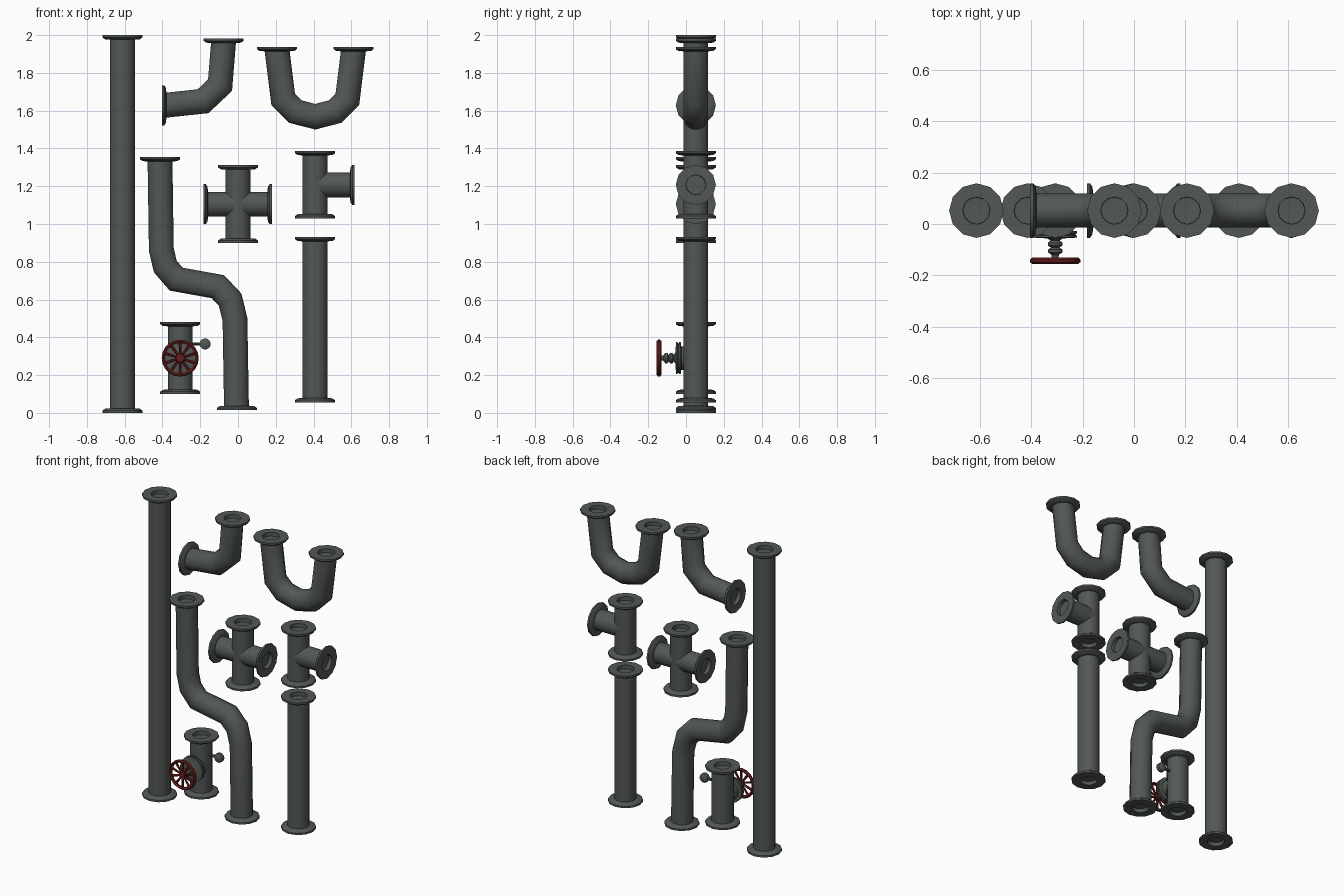
import bpy, bmesh, math
from mathutils import Vector

if "Cube" in bpy.data.objects:
    bpy.data.objects.remove(bpy.data.objects["Cube"])

Y = 0.052      # depth of the pipe axes
R = 0.068      # pipe radius
N = 12

def mat(name, col):
    m = bpy.data.materials.new(name)
    m.diffuse_color = (*col, 1)
    m.use_nodes = True
    m.node_tree.nodes["Principled BSDF"].inputs["Base Color"].default_value = m.diffuse_color
    return m

iron = mat("dark iron", (0.085, 0.098, 0.09))
red = mat("red paint", (0.13, 0.012, 0.012))

def finish(name, bm, m):
    bmesh.ops.recalc_face_normals(bm, faces=bm.faces[:])
    me = bpy.data.meshes.new(name)
    bm.to_mesh(me)
    bm.free()
    me.materials.append(m)
    o = bpy.data.objects.new(name, me)
    bpy.context.collection.objects.link(o)
    bpy.ops.object.select_all(action='DESELECT')
    o.select_set(True)
    bpy.context.view_layer.objects.active = o
    bpy.ops.object.shade_smooth_by_angle(angle=math.radians(40))
    return o

def skin(bm, rings, closed=False):
    n = len(rings[0])
    pairs = list(zip(rings, rings[1:]))
    if closed:
        pairs.append((rings[-1], rings[0]))
    for a, b in pairs:
        for k in range(n):
            bm.faces.new((a[k], a[(k + 1) % n], b[(k + 1) % n], b[k]))

def lathe(bm, origin, axis, profile, n=N, closed=False):
    """Revolve (radius, height) points around an axis."""
    o, a = Vector(origin), Vector(axis).normalized()
    u = a.orthogonal().normalized()
    v = a.cross(u)
    rings = []
    for r, h in profile:
        rings.append([bm.verts.new(o + a * h + (u * math.cos(t) + v * math.sin(t)) * r)
                      for t in (2 * math.pi * (k + .5) / n for k in range(n))])
    skin(bm, rings, closed)
    if not closed:
        bm.faces.new(rings[0])
        bm.faces.new(rings[-1])

def tube(bm, pts, r=R):
    """Mitred pipe along (x, z) points."""
    P = [Vector((x, Y, z)) for x, z in pts]
    rings = []
    for i, p in enumerate(P):
        d0 = (p - P[max(i - 1, 0)]).normalized()
        d1 = (P[min(i + 1, len(P) - 1)] - p).normalized()
        t = (d0 + d1).normalized()
        c = t.dot(d1 if d1.length else d0)
        side = Vector((t.z, 0, -t.x)) / c
        rings.append([bm.verts.new(p + side * r * math.cos(a) + Vector((0, r * math.sin(a), 0)))
                      for a in (2 * math.pi * (k + .5) / N for k in range(N))])
    skin(bm, rings)

def flange(bm, x, z, axis, y=Y):
    """Collar with a recessed bore, its face at the given point."""
    lathe(bm, (x, y, z), axis, [(.05, -.07), (.053, 0), (.106, 0), (.106, -.012),
                                (.092, -.022), (R - .004, -.024)])

UP, DOWN, LEFT, RIGHT = (0, 0, 1), (0, 0, -1), (-1, 0, 0), (1, 0, 0)

def fitting(name, paths, ends):
    bm = bmesh.new()
    for p in paths:
        tube(bm, p)
    for x, z, a in ends:
        flange(bm, x, z, a)
    return finish(name, bm, iron)

# straight pipes
fitting("long_pipe", [[(-.612, .01), (-.612, 1), (-.612, 1.99)]],
        [(-.612, 0, DOWN), (-.612, 2, UP)])
fitting("short_pipe", [[(.408, .065), (.408, .92)]],
        [(.408, .055, DOWN), (.408, .932, UP)])

# bends
fitting("elbow_pipe", [[(-.39, 1.628), (-.185, 1.65), (-.095, 1.735), (-.076, 1.97)]],
        [(-.403, 1.628, LEFT), (-.076, 1.982, UP)])
half = [(-.203, 1.925), (-.17, 1.66), (-.105, 1.595)]
u_path = [(.409 + x, z) for x, z in half] + [(.409, 1.568)] + [(.409 - x, z) for x, z in half[::-1]]
fitting("u_bend_pipe", [u_path], [(.206, 1.938, UP), (.612, 1.938, UP)])
fitting("s_bend_pipe", [[(-.413, 1.34), (-.406, .865), (-.385, .775), (-.327, .708),
                         (-.106, .668), (-.042, .60), (-.016, .495), (-.008, .025)]],
        [(-.413, 1.355, UP), (-.006, .014, DOWN)])

# branching fittings
fitting("cross_pipe", [[(0, .91), (0, 1.30)], [(-.17, 1.105), (.17, 1.105)]],
        [(0, .9, DOWN), (0, 1.312, UP), (-.183, 1.105, LEFT), (.18, 1.105, RIGHT)])
fitting("tee_pipe", [[(.408, 1.04), (.408, 1.375)], [(.408, 1.207), (.605, 1.207)]],
        [(.408, 1.03, DOWN), (.408, 1.387, UP), (.617, 1.207, RIGHT)])

# valve body
VX, VZ = -.306, .29
fitting("valve_body", [[(VX, .11), (VX, .47)]], [(VX, .1, DOWN), (VX, .482, UP)])
FRONT = (0, -1, 0)
bm = bmesh.new()
lathe(bm, (VX, 0, VZ), FRONT, [(.062, -.05), (.062, .025), (.084, .028), (.084, .037),
                               (.078, .039), (.078, .043), (.084, .045), (.084, .053), (.03, .056),
                               (.018, .064), (.028, .073), (.028, .084), (.016, .092),
                               (.028, .099), (.028, .11), (.014, .12), (.012, .15)])
finish("valve_bonnet", bm, iron)

# pressure knob on the valve's side
bm = bmesh.new()
lathe(bm, (VX + .05, Y, .365), RIGHT, [(.009, 0), (.009, .06)], 8)
lathe(bm, (-.174, Y + .018, .365), FRONT, [(.022, 0), (.03, .006), (.03, .03), (.022, .036)], 10)
finish("side_gauge", bm, iron)

# red handwheel: rim, hub and spokes
bm = bmesh.new()
wheel = (VX, -.143, VZ)
lathe(bm, wheel, FRONT, [(.098, -.005), (.098, .005), (.09, .012), (.08, .005),
                         (.08, -.005), (.09, -.012)], 20, True)
lathe(bm, wheel, FRONT, [(.024, -.012), (.026, 0), (.022, .011), (.012, .012)])
for k in range(10):
    a = 2 * math.pi * (k + .5) / 10
    lathe(bm, wheel, (math.cos(a), 0, math.sin(a)), [(.006, .015), (.009, .085)], 6)
finish("handwheel", bm, red)
